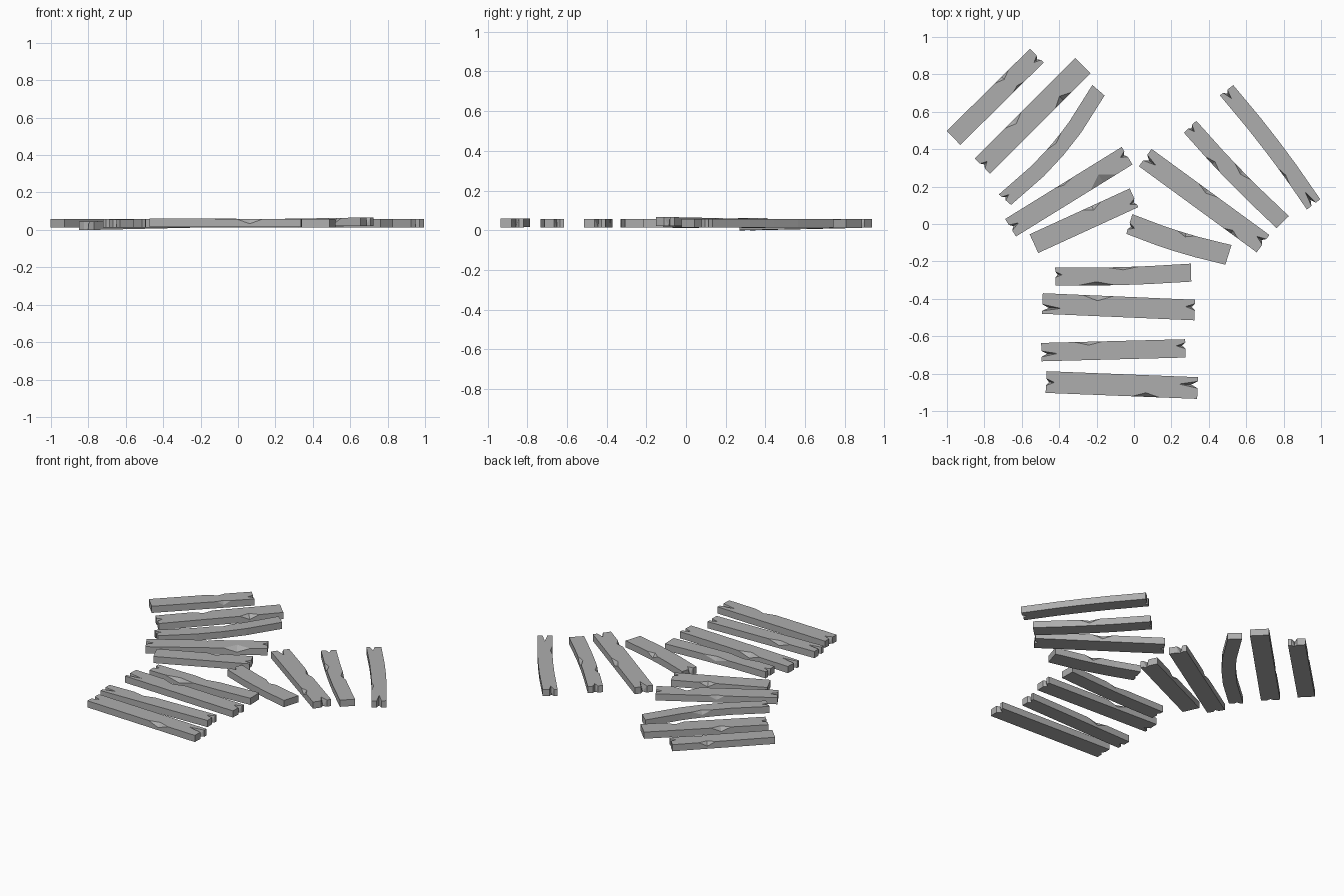
import bpy
import bmesh
from mathutils import Vector

cube = bpy.data.objects.get("Cube")
if cube:
    bpy.data.objects.remove(cube, do_unlink=True)

# One weathered grey for all the boards
grey = bpy.data.materials.new("weathered_grey")
grey.use_nodes = True
grey.diffuse_color = (0.42, 0.42, 0.42, 1)
grey.node_tree.nodes["Principled BSDF"].inputs["Base Color"].default_value = grey.diffuse_color

THICK = 0.044
RIGHT, LEFT = -1, 1


def side_points(side, width, chips):
    """Long edge as (top, bottom, has_chip) entries, running from start to end."""
    edge = side * width / 2
    plain = lambda u: (u, ((u, edge), (u, edge), False))
    points = [plain(0), plain(1)]
    mine = [c for c in chips if c[0] == side]
    for _, u, half, depth in mine:
        points += [plain(u - half), plain(u + half)]
        points.append((u, ((u, edge - side * depth), (u, edge), True)))
    for u in (0.3, 0.5, 0.7):
        if all(abs(u - c[1]) > c[2] + 0.02 for c in mine):
            points.append(plain(u))
    return [p for _, p in sorted(points, key=lambda p: p[0])]


def end_points(end, width, length, split):
    """V-shaped split in one end, shallower at the underside."""
    if not split:
        return []
    v, depth = split
    v *= width
    half = width * 0.16
    inward = (1 if end == 0 else -1) * depth / length
    lip = lambda w: ((end, w), (end, w), False)
    tip = ((end + inward, v), (end + inward * 0.35, v), False)
    return [lip(v - half), tip, lip(v + half)]


def plank(name, a, b, width, chips=(), split_a=None, split_b=None, bend=0, z=(0.013, 0.013)):
    a, b = Vector(a), Vector(b)
    along = b - a
    across = Vector((-along.y, along.x)).normalized()
    outline = side_points(RIGHT, width, chips)
    outline += end_points(1, width, along.length, split_b)
    outline += reversed(side_points(LEFT, width, chips))
    outline += reversed(end_points(0, width, along.length, split_a))

    bm = bmesh.new()

    def vert(uv, height):
        u, v = uv
        p = a + along * u + across * (v + bend * 4 * u * (1 - u))
        return bm.verts.new((p.x, p.y, z[0] + (z[1] - z[0]) * u + height))

    top = [vert(t, THICK) for t, _, _ in outline]
    low = [vert(l, 0) for _, l, _ in outline]
    mid = [vert(l, THICK * 0.4) if chip else None for _, l, chip in outline]
    bm.faces.new(top)
    bm.faces.new(reversed(low))
    for i in range(len(outline)):
        j = (i + 1) % len(outline)
        if mid[i] or mid[j]:
            m = mid[i] or mid[j]
            bm.faces.new((top[j], top[i], m))
            wall = (top[j], mid[i], low[i], low[j]) if mid[i] else (mid[j], top[i], low[i], low[j])
            bm.faces.new(wall)
        else:
            bm.faces.new((top[j], top[i], low[i], low[j]))
    bmesh.ops.recalc_face_normals(bm, faces=bm.faces)
    bmesh.ops.triangulate(bm, faces=[f for f in bm.faces if len(f.verts) > 3])
    mesh = bpy.data.meshes.new(name)
    bm.to_mesh(mesh)
    bm.free()
    mesh.materials.append(grey)
    bpy.context.collection.objects.link(bpy.data.objects.new(name, mesh))


# Right pile, from the back forwards
plank("right_plank_outer", a=(-0.965, 0.46), b=(-0.52, 0.9), width=0.104,
      chips=[(LEFT, 0.66, 0.08, 0.02), (RIGHT, 0.7, 0.07, 0.012)], split_b=(-0.15, 0.035))
plank("right_plank_long", a=(-0.81, 0.31), b=(-0.273, 0.847), width=0.115,
      chips=[(LEFT, 0.38, 0.08, 0.025), (RIGHT, 0.73, 0.08, 0.03)],
      split_a=(0, 0.035), z=(0, 0.012))
plank("right_plank_bent", a=(-0.69, 0.13), b=(-0.19, 0.715), width=0.086,
      chips=[(LEFT, 0.53, 0.08, 0.015)], split_a=(0.1, 0.035), bend=-0.04)
plank("right_plank_split", a=(-0.66, -0.02), b=(-0.037, 0.365), width=0.11,
      chips=[(LEFT, 0.5, 0.07, 0.012), (RIGHT, 0.75, 0.11, 0.05)],
      split_a=(0, 0.05), split_b=(0.1, 0.035), z=(0.012, 0.018))
plank("right_plank_inner", a=(-0.535, -0.105), b=(0, 0.14), width=0.11,
      chips=[(LEFT, 0.62, 0.09, 0.025)], split_b=(-0.2, 0.035))

# Left pile, from the middle outwards
plank("left_plank_inner", a=(-0.025, 0), b=(0.505, -0.165), width=0.11,
      chips=[(LEFT, 0.55, 0.09, 0.02)], split_a=(-0.1, 0.035), bend=-0.012)
plank("left_plank_long", a=(0.06, 0.355), b=(0.69, -0.105), width=0.115,
      chips=[(LEFT, 0.48, 0.08, 0.02), (RIGHT, 0.78, 0.06, 0.02)],
      split_a=(0, 0.07), split_b=(0.1, 0.05), z=(0.012, 0.022))
plank("left_plank_middle", a=(0.3, 0.52), b=(0.795, 0.01), width=0.092,
      chips=[(RIGHT, 0.32, 0.08, 0.02), (LEFT, 0.52, 0.09, 0.02)], split_a=(0, 0.035), bend=-0.01)
plank("left_plank_outer", a=(0.495, 0.715), b=(0.96, 0.105), width=0.09,
      chips=[(RIGHT, 0.72, 0.07, 0.012)],
      split_a=(-0.1, 0.05), split_b=(0, 0.08), bend=0.012)

# Front pile, from the back forwards
plank("front_plank_back", a=(-0.42, -0.28), b=(0.305, -0.26), width=0.096,
      chips=[(LEFT, 0.5, 0.12, 0.015), (RIGHT, 0.3, 0.14, 0.02)],
      split_a=(0.1, 0.035), bend=-0.008)
plank("front_plank_wide", a=(-0.49, -0.425), b=(0.325, -0.46), width=0.11,
      chips=[(LEFT, 0.36, 0.1, 0.028)], split_a=(-0.2, 0.1), split_b=(0.15, 0.05))
plank("front_plank_narrow", a=(-0.495, -0.685), b=(0.275, -0.665), width=0.098,
      chips=[(LEFT, 0.33, 0.1, 0.018)], split_a=(-0.1, 0.085), split_b=(0.15, 0.05))
plank("front_plank_front", a=(-0.47, -0.845), b=(0.34, -0.877), width=0.116,
      chips=[(RIGHT, 0.66, 0.09, 0.022)],
      split_a=(0, 0.045), split_b=(0.15, 0.1), z=(0.016, 0.015))
